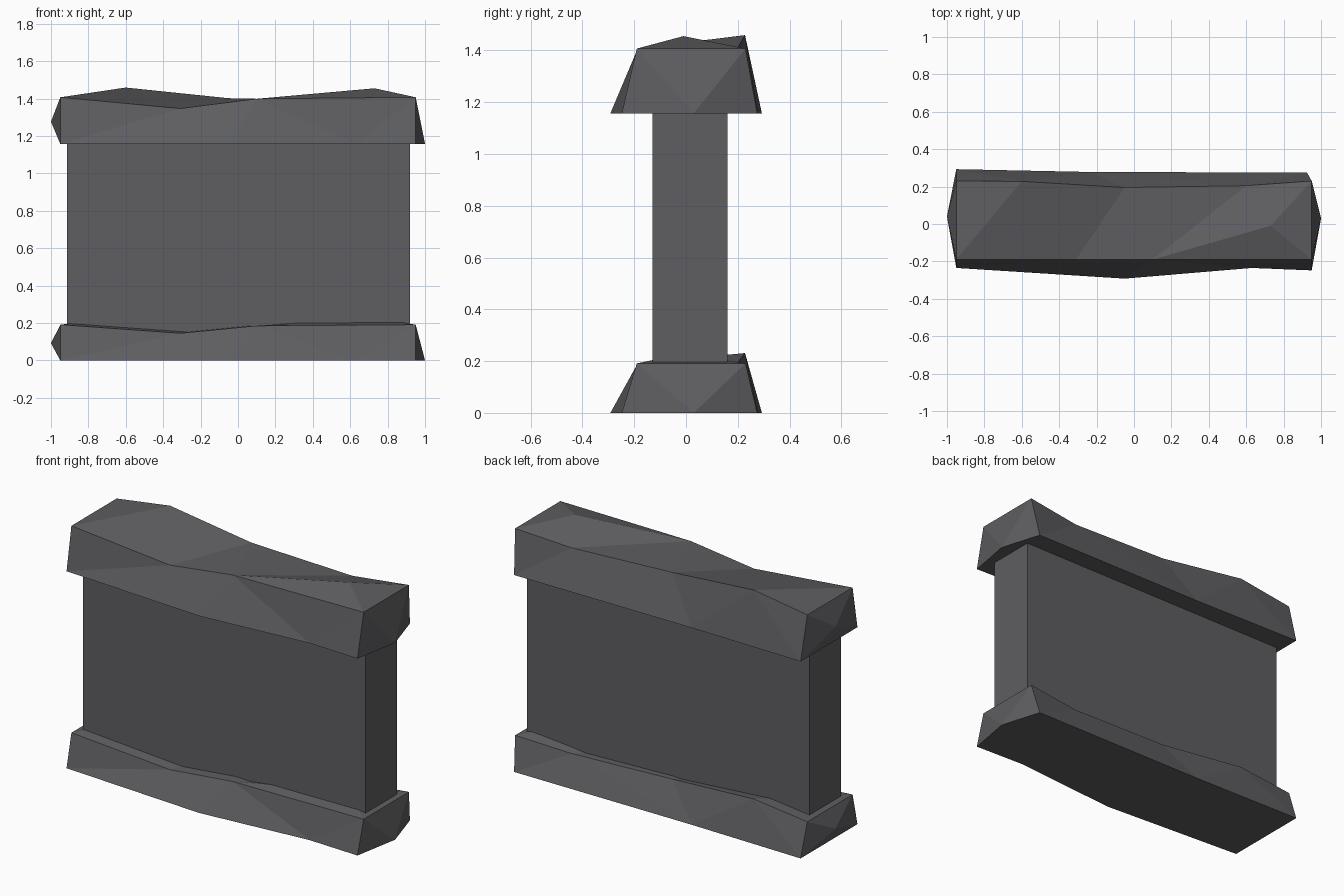
import bpy, bmesh

if "Cube" in bpy.data.objects:
    bpy.data.objects.remove(bpy.data.objects["Cube"])

stone = bpy.data.materials.new("dark grey stone")
stone.diffuse_color = (0.112, 0.112, 0.12, 1)
stone.use_nodes = True
stone.node_tree.nodes["Principled BSDF"].inputs["Base Color"].default_value = stone.diffuse_color


def finish(bm, name):
    bmesh.ops.recalc_face_normals(bm, faces=bm.faces)
    mesh = bpy.data.meshes.new(name)
    bm.to_mesh(mesh)
    bm.free()
    mesh.materials.append(stone)
    obj = bpy.data.objects.new(name, mesh)
    bpy.context.collection.objects.link(obj)
    return obj


def strip(bm, a, b, order):
    """Triangulate between two vertex rows, stepping along a or b."""
    i = j = 0
    for step in order:
        if step == "a":
            bm.faces.new((a[i], a[i + 1], b[j]))
            i += 1
        else:
            bm.faces.new((a[i], b[j], b[j + 1]))
            j += 1


def fan(bm, tip, ring):
    for p, q in zip(ring, ring[1:]):
        bm.faces.new((tip, p, q))


def rough_slab(name, z0, s):
    """Chipped stone slab, bottom at z0, heights scaled by s."""
    bm = bmesh.new()

    def row(*pts):
        return [bm.verts.new((x, y, z0 + z * s)) for x, y, z in pts]

    # edge rows, left to right
    ft = row((-.95, -.19, .25), (-.31, -.19, .19), (.1, -.19, .242), (.95, -.19, .25))
    fb = row((-.95, -.235, 0), (-.05, -.292, 0), (.63, -.235, 0), (.95, -.248, 0))
    bt = row((-.95, .23, .25), (-.6, .228, .302), (-.05, .195, .245),
             (.6, .205, .22), (.95, .23, .25))
    bb = row((-.95, .293, 0), (-.23, .278, 0), (.925, .275, 0))
    peak, left, right = row((.73, -.01, .298), (-1, .04, .12), (1, .03, 0))
    # front, top, back
    strip(bm, ft, fb, "ababab")
    strip(bm, ft, bt, "babab")
    fan(bm, peak, [ft[2], ft[3], bt[4], bt[3], ft[2]])
    strip(bm, bt, bb, "abaaba")
    # pointed ends and flat underside
    fan(bm, left, [ft[0], fb[0], bb[0], bt[0], ft[0]])
    fan(bm, right, [fb[3], ft[3], bt[4], bb[2]])
    bm.faces.new(fb + [right] + bb[::-1])
    return finish(bm, name)


# wall panel between the slabs
bm = bmesh.new()
bmesh.ops.create_cube(bm, size=1)
for v in bm.verts:
    v.co.x = .92 if v.co.x > 0 else -.915
    v.co.y = .16 if v.co.y > 0 else -.13
    v.co.z = 1.2 if v.co.z > 0 else .1
finish(bm, "wall_panel")

# base and cap stones
rough_slab("base_stone", 0, .765)
rough_slab("cap_stone", 1.157, 1)
